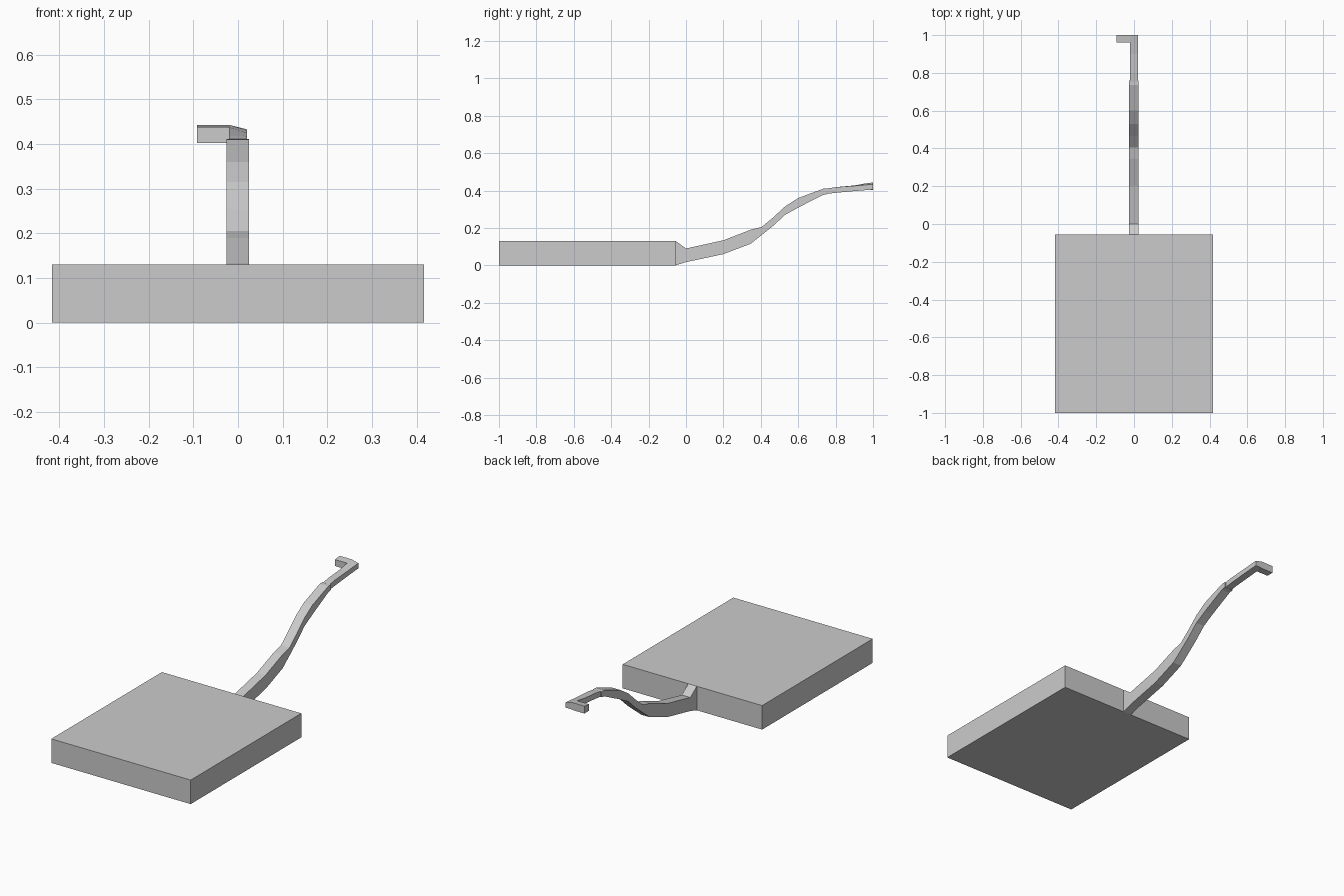
import bpy

if "Cube" in bpy.data.objects:
    bpy.data.objects.remove(bpy.data.objects["Cube"])


def loft(name, sections):
    """Closed flat-faced solid through four-cornered cross-sections."""
    verts = [p for s in sections for p in s]
    n = len(sections)
    faces = [(3, 2, 1, 0), tuple(4 * (n - 1) + k for k in range(4))]
    for i in range(n - 1):
        for k in range(4):
            a, b = 4 * i + k, 4 * i + (k + 1) % 4
            faces.append((a, b, b + 4, a + 4))
    mesh = bpy.data.meshes.new(name)
    mesh.from_pydata(verts, [], faces)
    obj = bpy.data.objects.new(name, mesh)
    bpy.context.collection.objects.link(obj)
    bpy.ops.object.select_all(action='DESELECT')
    bpy.context.view_layer.objects.active = obj
    obj.select_set(True)
    bpy.ops.object.mode_set(mode='EDIT')
    bpy.ops.mesh.select_all(action='SELECT')
    bpy.ops.mesh.normals_make_consistent(inside=False)
    bpy.ops.object.mode_set(mode='OBJECT')
    return obj


def section(x0, x1, y, low, top_left, top_right=None):
    """Upright rectangle across x; the top may slope from left to right."""
    if top_right is None:
        top_right = top_left
    return [(x0, y, low), (x1, y, low), (x1, y, top_right), (x0, y, top_left)]


# Flat slab
loft("slab", [section(-0.417, 0.417, y, 0, 0.13) for y in (-1, -0.055)])

# Curved handle: y, underside height, top height
profile = [(-0.055, 0.0, 0.13), (0.0, 0.017, 0.09), (0.2, 0.06, 0.134),
           (0.345, 0.115, 0.19), (0.405, 0.162, 0.205), (0.465, 0.21, 0.255),
           (0.53, 0.27, 0.315), (0.6, 0.309, 0.36), (0.735, 0.377, 0.41),
           (0.76, 0.382, 0.411)]
loft("handle", [section(-0.026, 0.025, *p) for p in profile])

# Narrow end of the handle, twisting up towards the hook
loft("handle_tip", [
    section(-0.02, 0.02, 0.755, 0.382, 0.411),
    section(-0.02, 0.02, 0.8, 0.388, 0.418),
    section(-0.02, 0.02, 0.9, 0.397, 0.427, 0.425),
    section(-0.02, 0.02, 0.96, 0.402, 0.438, 0.43),
    section(-0.02, 0.02, 1.0, 0.405, 0.443, 0.433)])

# Sideways hook at the end
loft("hook", [section(-0.092, -0.02, 0.96, 0.403, 0.438),
              section(-0.092, -0.02, 1.0, 0.403, 0.443)])
